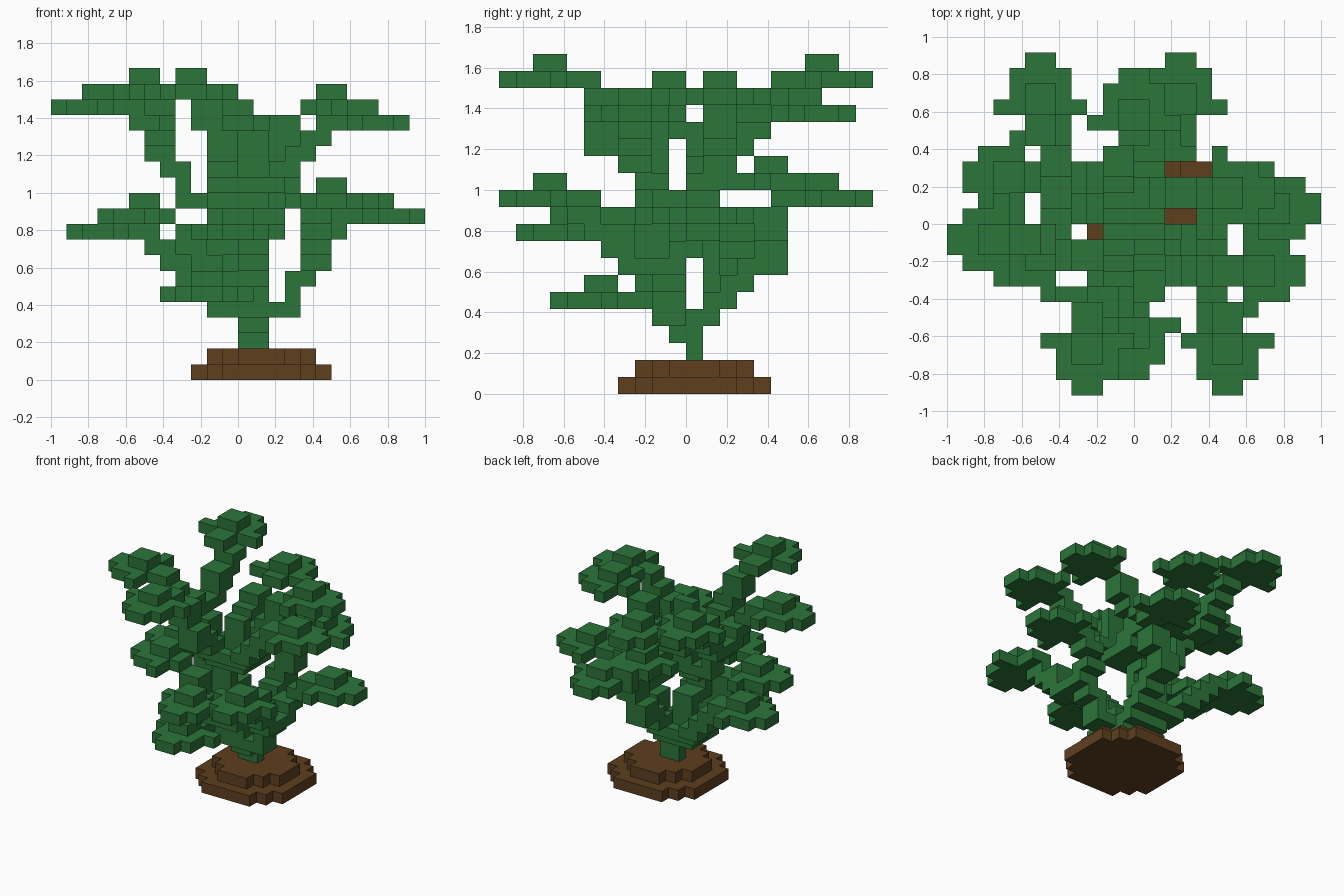
import bpy, bmesh, math

if "Cube" in bpy.data.objects:
    bpy.data.objects.remove(bpy.data.objects["Cube"], do_unlink=True)

U = 1 / 12  # edge length of one block
TIER = 7    # blocks between the lower and the upper tier


def material(name, rgb):
    m = bpy.data.materials.new(name)
    m.use_nodes = True
    col = (*rgb, 1)
    m.diffuse_color = col
    bsdf = next(n for n in m.node_tree.nodes if n.type == 'BSDF_PRINCIPLED')
    bsdf.inputs["Base Color"].default_value = col
    bsdf.inputs["Roughness"].default_value = 0.9
    return m


GREEN = material("leaf green", (0.024, 0.178, 0.041))
BROWN = material("soil brown", (0.112, 0.050, 0.0135))

parts = []        # (name, own blocks, material)
occupied = set()  # every block placed so far


def add_part(name, blocks, mat):
    own = set(blocks) - occupied
    occupied.update(own)
    parts.append((name, own, mat))


def add_both_tiers(name, blocks):
    """Place a part in the lower tier and, turned half round, in the upper one."""
    add_part("lower_" + name, blocks, GREEN)
    add_part("upper_" + name, {(-x - 1, -y - 1, z + TIER) for x, y, z in blocks}, GREEN)


def box(x, y, z, w=2, d=2):
    return {(i, j, z) for i in range(x, x + w) for j in range(y, y + d)}


def disc(radius, z):
    return {(i, j, z) for i in range(-4, 7) for j in range(-5, 7)
            if math.hypot(i - 1, j) <= radius}


def leaf(direction, centre, tip, z, length=6):
    """Stepped leaf plate with a raised pad, pointing outward."""
    blocks = set()
    rows = [(r, w, z) for r, w in enumerate((2, 4, 4, 6, 2, 2)[:length])]
    rows += [(2, 2, z + 1), (3, 2, z + 1)]
    for r, w, level in rows:
        along = tip - 1 - r
        for side in range(centre - w // 2, centre + w // 2):
            blocks.add({'+x': (along, side, level), '-x': (-along - 1, side, level),
                        '+y': (side, along, level), '-y': (side, -along - 1, level)}[direction])
    return blocks


def stalk(*points):
    """Chain of 2 x 2 blocks with their corners at the given points."""
    return set().union(*(box(*p) for p in points))


# Soil mound
add_part("soil_base", disc(4.5, 0), BROWN)
add_part("soil_top", disc(3.5, 1), BROWN)

# Stem, fork and slim trunk of each tier, and the neck between the tiers
add_both_tiers("stem", box(0, 0, 2, 2, 1) | box(0, -1, 3))
add_both_tiers("fork", box(-2, -2, 4, 4, 4) | box(2, -2, 4))
add_both_tiers("trunk", set().union(*(box(-2, 1, z, 2, 1) for z in range(5, 9))))
add_part("neck", box(-2, -1, 8), GREEN)

# Leaves: direction, sideways centre, tip distance, height, length
leaves = {
    "corner_leaf": ('-y', 6, 11, 11),
    "far_leaf": ('+y', 3, 11, 11),
    "long_side_leaf": ('+x', 1, 12, 10),
    "short_side_leaf": ('-x', -2, 9, 10, 5),
    "low_side_leaf": ('-x', 3, 11, 9),
    "near_leaf": ('-y', 0, 10, 9, 5),
}
for name, spec in leaves.items():
    add_both_tiers(name, leaf(*spec))

# Small leaf close to the foot of each tier
add_part("lower_foot_leaf", leaf('-y', -2, 8, 5), GREEN)
add_part("upper_foot_leaf", leaf('+y', 1, 8, 12), GREEN)

# Branches
branches = {
    "shared_branch": stalk((3, -2, 6), (4, -2, 7)) | box(3, -2, 5, 1, 2),
    "long_side_branch": stalk((4, -1, 8), (5, 0, 9)),
    "corner_branch": stalk((4, -3, 7), (4, -4, 7), (4, -5, 8), (4, -5, 9),
                           (4, -6, 9), (4, -7, 10)),
    "far_branch": stalk((0, 1, 5), (0, 2, 6), (0, 3, 7), (0, 4, 7), (0, 4, 8),
                        (1, 4, 9), (1, 4, 10)),
    "low_side_branch": stalk((-2, 1, 5), (-3, 1, 5), (-4, 2, 6), (-5, 2, 7), (-6, 2, 8)),
    "short_side_branch": stalk((-2, -2, 5), (-2, -3, 6), (-3, -3, 7), (-4, -3, 8), (-4, -3, 9)),
    "near_branch": stalk((0, -2, 5), (0, -3, 6), (0, -4, 7), (0, -5, 8)),
}
for name, blocks in branches.items():
    add_both_tiers(name, blocks)

# Corner offsets of the six block sides, wound to face outward
SIDES = {
    (1, 0, 0): ((1, 0, 0), (1, 1, 0), (1, 1, 1), (1, 0, 1)),
    (-1, 0, 0): ((0, 0, 0), (0, 0, 1), (0, 1, 1), (0, 1, 0)),
    (0, 1, 0): ((0, 1, 0), (0, 1, 1), (1, 1, 1), (1, 1, 0)),
    (0, -1, 0): ((0, 0, 0), (1, 0, 0), (1, 0, 1), (0, 0, 1)),
    (0, 0, 1): ((0, 0, 1), (1, 0, 1), (1, 1, 1), (0, 1, 1)),
    (0, 0, -1): ((0, 0, 0), (0, 1, 0), (1, 1, 0), (1, 0, 0)),
}


def build(name, blocks, mat):
    """Skin the blocks with outer faces only, merging flat areas."""
    bm = bmesh.new()
    verts = {}
    for b in sorted(blocks):
        for normal, corners in SIDES.items():
            if tuple(p + n for p, n in zip(b, normal)) in occupied:
                continue
            face = []
            for c in corners:
                key = tuple(p + q for p, q in zip(b, c))
                if key not in verts:
                    verts[key] = bm.verts.new([k * U for k in key])
                face.append(verts[key])
            bm.faces.new(face)
    bmesh.ops.dissolve_limit(bm, angle_limit=0.01, verts=bm.verts[:], edges=bm.edges[:])
    mesh = bpy.data.meshes.new(name)
    bm.to_mesh(mesh)
    bm.free()
    mesh.materials.append(mat)
    bpy.context.collection.objects.link(bpy.data.objects.new(name, mesh))


for name, blocks, mat in parts:
    if blocks:
        build(name, blocks, mat)
